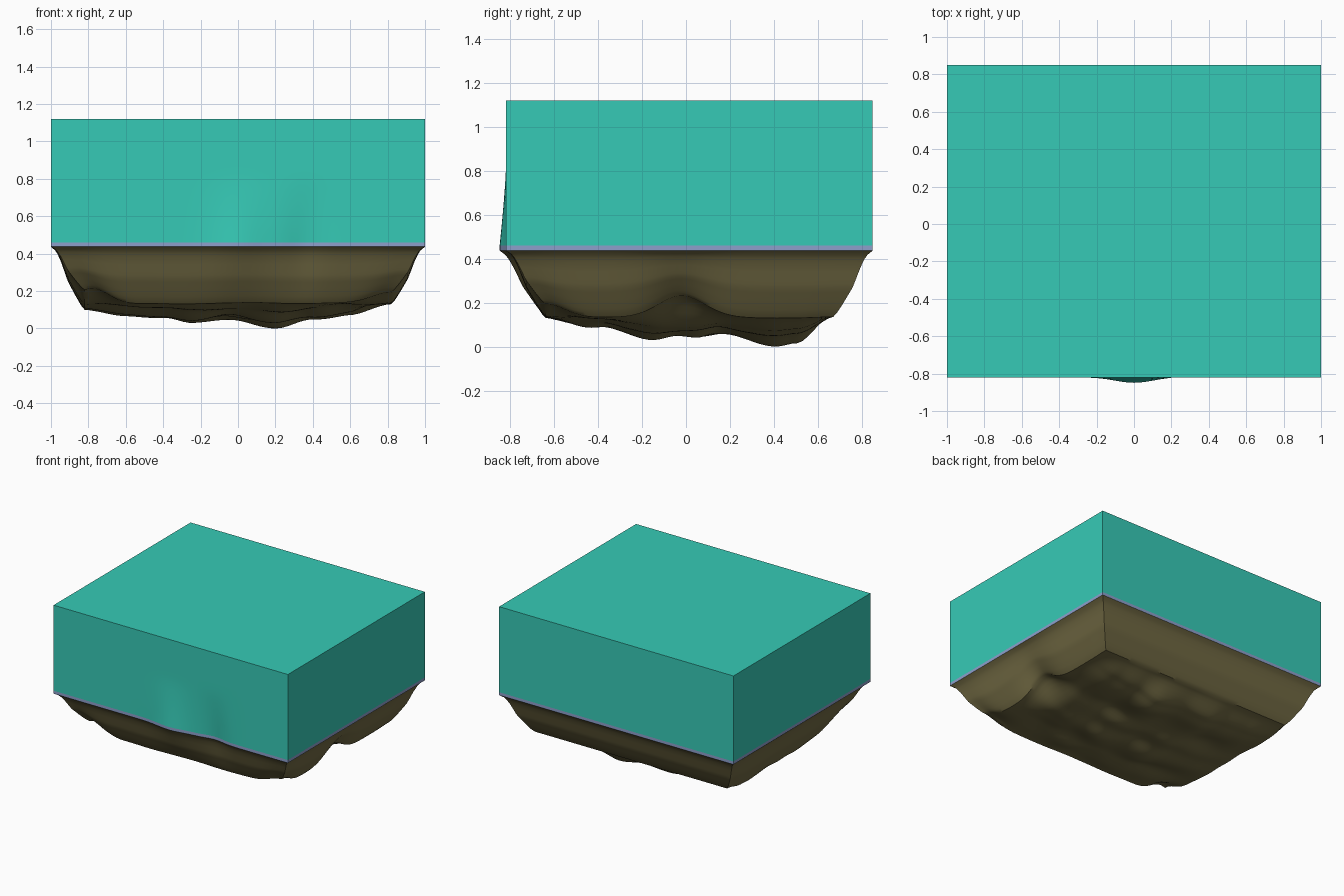
import bpy, bmesh, math
from mathutils import Vector, noise

if "Cube" in bpy.data.objects:
    bpy.data.objects.remove(bpy.data.objects["Cube"])

N = 56                      # segments per side
HX, HY, CY = 1.0, 0.835, 0.015
Z_ROCK, Z_BAND, Z_TOP = 0.437, 0.46, 1.12


def material(name, rgb):
    m = bpy.data.materials.new(name)
    m.diffuse_color = (*rgb, 1)
    m.use_nodes = True
    m.node_tree.nodes["Principled BSDF"].inputs["Base Color"].default_value = m.diffuse_color
    return m


def lerp_table(table, x):
    if x <= table[0][0]:
        return table[0][1]
    for (a, fa), (b, fb) in zip(table, table[1:]):
        if x <= b:
            t = (x - a) / (b - a)
            t = t * t * (3 - 2 * t)
            return fa + (fb - fa) * t
    return table[-1][1]


def gauss(x, c, w):
    return math.exp(-((x - c) / w) ** 2)


# perimeter of the unit square, counter-clockwise from the front left corner
S = [-1 + 2 * i / N for i in range(N)]
RING = ([(s, -1) for s in S] + [(1, s) for s in S]
        + [(-s, 1) for s in S] + [(-1, -s) for s in S])


def front_bulge(x, v, z):
    """Swelling and hollow in the middle of the front side."""
    if v > -1:
        return 0
    fade = max(0, (0.82 - z) / 0.37) ** 1.3 if z > 0.45 else max(0, (z - 0.14) / 0.31)
    return -min(fade, 1) * (0.03 * gauss(x, 0, 0.14) - 0.025 * gauss(x, 0.36, 0.1))


def block_point(u, v, z):
    x = u * HX
    return (x, CY + v * HY + front_bulge(x, v, z), z)


def loft(bm, rows):
    """Join rows (top to bottom) of perimeter vertices with quads."""
    n = len(RING)
    for up, lo in zip(rows, rows[1:]):
        for i in range(n):
            j = (i + 1) % n
            bm.faces.new((lo[i], lo[j], up[j], up[i]))


def finish(bm, name, mat):
    me = bpy.data.meshes.new(name)
    bm.to_mesh(me)
    bm.free()
    ob = bpy.data.objects.new(name, me)
    bpy.context.collection.objects.link(ob)
    me.materials.append(mat)
    bpy.ops.object.select_all(action='DESELECT')
    ob.select_set(True)
    bpy.context.view_layer.objects.active = ob
    bpy.ops.object.shade_smooth_by_angle(angle=math.radians(35))


# water block: sides and flat top
bm = bmesh.new()
steps = 14
rows = [[bm.verts.new(block_point(u, v, Z_TOP + (Z_BAND - Z_TOP) * k / steps)) for u, v in RING]
        for k in range(steps + 1)]
loft(bm, rows)
bm.faces.new(rows[0])
finish(bm, "water_block", material("teal", (0.037, 0.590, 0.468)))

# thin band under the water
bm = bmesh.new()
loft(bm, [[bm.verts.new(block_point(u, v, z)) for u, v in RING] for z in (Z_BAND, Z_ROCK)])
finish(bm, "bed_band", material("lilac blue", (0.27, 0.35, 0.60)))

# rock: underside heights across x and y, and inward taper down the sides
UNDER_X = [(-.82, .10), (-.6, .065), (-.4, .05), (-.25, .025), (-.05, .045), (.2, 0),
           (.4, .05), (.6, .075), (.82, .13)]
UNDER_Y = [(-.64, .135), (-.4, .09), (-.15, .03), (-.05, .045), (.05, .035), (.16, .06),
           (.41, 0), (.5, .015), (.67, .135)]
TAPER = [(0, .18), (.05, .165), (.2, .135), (.45, .09), (.75, .055), (.92, .03), (1, 0)]
E = 0.135


def underside(x, y):
    b = E - (E - lerp_table(UNDER_X, x)) * (E - lerp_table(UNDER_Y, y)) / E
    lump = noise.noise(Vector((x * 4, y * 4, 1.7)))
    b += 0.05 * lump * (b / E) * max(0, 1 - (y / .67) ** 4) * max(0, 1 - (x / .82) ** 4)
    b += 0.10 * gauss(x, .82, .14) * gauss(y, -.02, .15)
    b += 0.08 * gauss(x, -.78, .12) * gauss(y, -.64, .14)
    b += 0.06 * gauss(x, .82, .14) * gauss(y, -.64, .12)
    return max(b, 0)


def taper(t):
    for (a, fa), (b, fb) in zip(TAPER, TAPER[1:]):
        if t <= b:
            return fa + (fb - fa) * (t - a) / (b - a)
    return 0


def rock_point(u, v, t):
    inset = taper(t)
    b = underside(u * (HX - .18), CY + v * (HY - .18))
    z = b + t * (Z_ROCK - b)
    x = u * (HX - inset)
    return (x, CY + v * (HY - inset) + front_bulge(x, v, z), z)


bm = bmesh.new()
steps = 16
rows = [[bm.verts.new(rock_point(u, v, 1 - k / steps)) for u, v in RING]
        for k in range(steps + 1)]
loft(bm, rows)
T = S + [1]
grid = [[bm.verts.new(rock_point(u, v, 0)) for u in T] for v in T]
for j in range(N):
    for i in range(N):
        bm.faces.new((grid[j][i], grid[j + 1][i], grid[j + 1][i + 1], grid[j][i + 1]))
bmesh.ops.remove_doubles(bm, verts=bm.verts, dist=1e-5)
finish(bm, "rock_base", material("olive brown", (0.171, 0.147, 0.058)))
